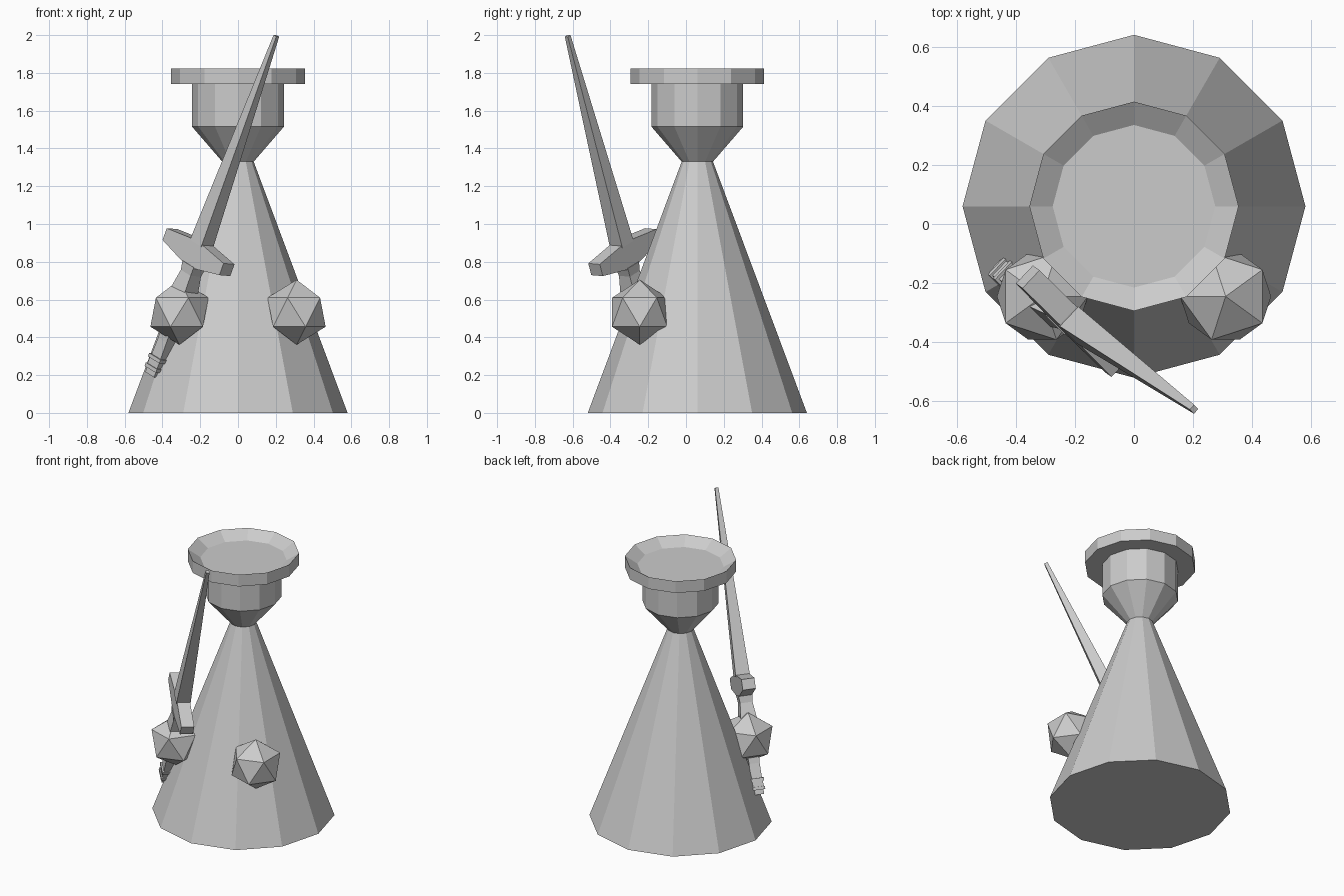
import bpy, bmesh, math
from mathutils import Vector, Matrix

if "Cube" in bpy.data.objects:
    bpy.data.objects.remove(bpy.data.objects["Cube"])


def finish(name, bm, matrix=None):
    bmesh.ops.recalc_face_normals(bm, faces=bm.faces)
    mesh = bpy.data.meshes.new(name)
    bm.to_mesh(mesh)
    bm.free()
    obj = bpy.data.objects.new(name, mesh)
    bpy.context.collection.objects.link(obj)
    if matrix:
        obj.matrix_world = matrix
    return obj


def stack(name, profile, sides, matrix, turn=0.0):
    """Join polygon rings given as (radius, height), capped at both ends."""
    bm = bmesh.new()
    rings = []
    for r, z in profile:
        angles = [turn + 2 * math.pi * i / sides for i in range(sides)]
        rings.append([bm.verts.new((r * math.cos(a), r * math.sin(a), z)) for a in angles])
    for low, high in zip(rings, rings[1:]):
        for i in range(sides):
            j = (i + 1) % sides
            bm.faces.new((low[i], low[j], high[j], high[i]))
    bm.faces.new(rings[0][::-1])
    bm.faces.new(rings[-1])
    return finish(name, bm, matrix)


# Conical robe and flared head with a dished brim
centre = Matrix.Translation((0, 0.06, 0))
stack("robe", [(0.58, 0), (0.083, 1.33)], 12, centre)
stack("head", [(0.083, 1.33), (0.243, 1.515), (0.243, 1.74)], 12, centre)
stack("brim", [(0.243, 1.74), (0.354, 1.74), (0.354, 1.822), (0.275, 1.77)], 12, centre)

# Mirrored floating hands
for name, side in (("left_hand", 1), ("right_hand", -1)):
    bm = bmesh.new()
    bmesh.ops.create_icosphere(bm, subdivisions=1, radius=0.172)
    for v in bm.verts:
        v.co = Vector((side * (v.co.x - 0.31), v.co.y - 0.245, v.co.z + 0.533))
    finish(name, bm)

# Sword frame: x along the guard, y across it, z towards the tip
axis = Vector((0.36, -0.26, 1)).normalized()
across = Vector((0.642, -0.642, -0.415))
across = (across - axis * across.dot(axis)).normalized()
depth = axis.cross(across)
sword = Matrix.Translation((-0.213, -0.326, 0.84)) @ Matrix((across, depth, axis)).transposed().to_4x4()


def square_stack(name, profile):
    return stack(name, [(h * math.sqrt(2), z) for h, z in profile], 4, sword, math.pi / 4)


# Tapered blade
square_stack("blade", [(0.046, 0.06), (0.011, 1.265)])

# Grip with a ridged pommel
square_stack("grip", [
    (0.036, -0.70), (0.036, -0.67), (0.046, -0.67), (0.046, -0.65),
    (0.039, -0.65), (0.039, -0.615), (0.046, -0.615), (0.046, -0.595),
    (0.036, -0.595), (0.034, -0.50), (0.045, -0.28), (0.052, -0.21),
    (0.040, -0.11), (0.046, -0.06)])

# Tapered crossguard
bm = bmesh.new()
outline = [(-0.05, -0.065), (0.05, -0.065), (0.232, -0.022), (0.232, 0.046),
           (0.05, 0.07), (-0.05, 0.07), (-0.232, 0.046), (-0.232, -0.022)]
face = bm.faces.new([bm.verts.new((x, -0.042, z)) for x, z in outline])
new = bmesh.ops.extrude_face_region(bm, geom=[face])["geom"]
bmesh.ops.translate(bm, vec=(0, 0.084, 0), verts=[g for g in new if isinstance(g, bmesh.types.BMVert)])
finish("crossguard", bm, sword)
